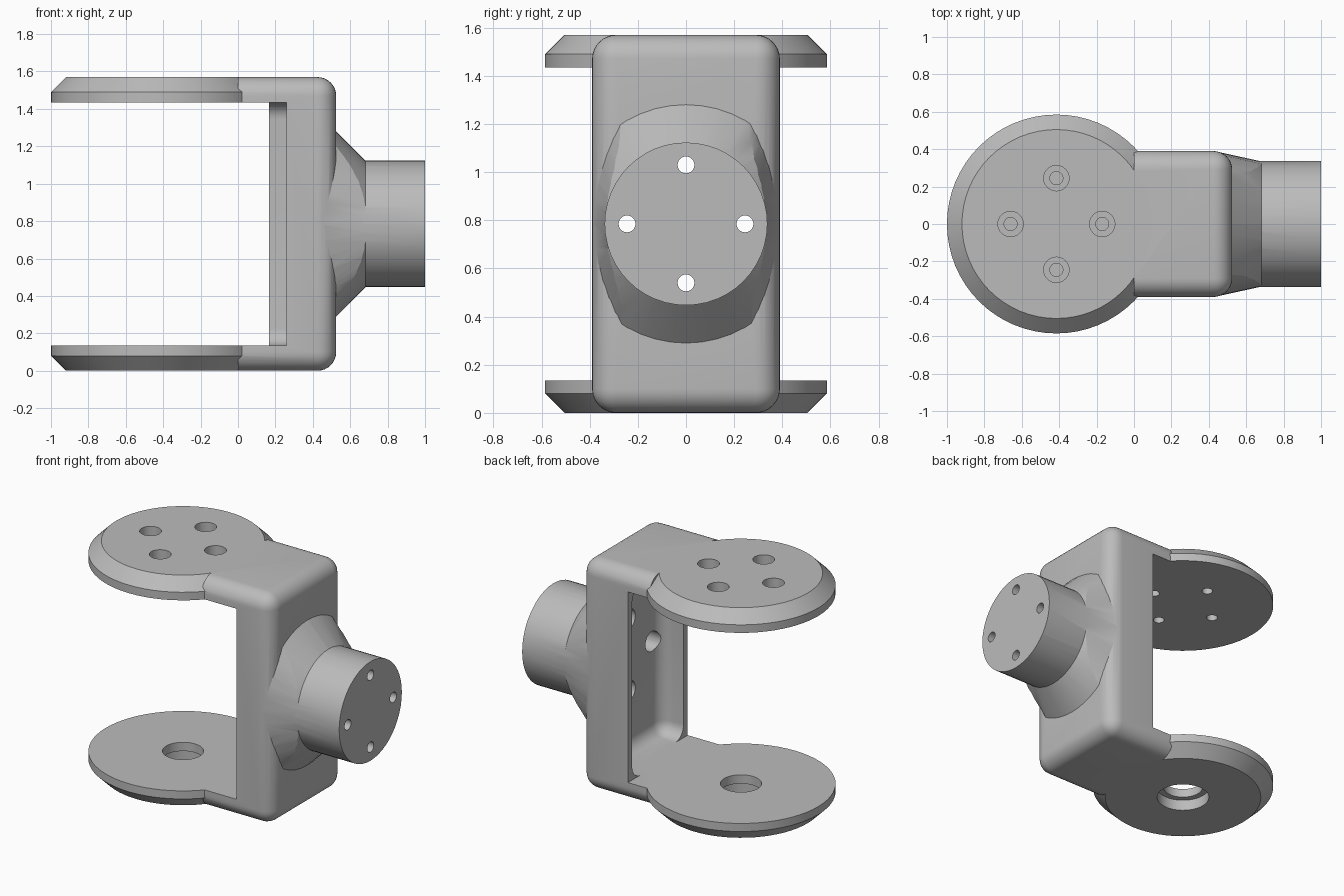
import bpy, bmesh, math
from mathutils import Vector

if "Cube" in bpy.data.objects:
    bpy.data.objects.remove(bpy.data.objects["Cube"])

HEIGHT, MID, PLATE = 1.57, 0.785, 0.135
DISC_X, HOLE_RING = -0.415, 0.245

grey = bpy.data.materials.new("plain_grey")
grey.use_nodes = True
grey.diffuse_color = (0.5, 0.5, 0.5, 1)
grey.node_tree.nodes["Principled BSDF"].inputs["Base Color"].default_value = (0.5, 0.5, 0.5, 1)


def finish(name, bm):
    bmesh.ops.recalc_face_normals(bm, faces=bm.faces)
    mesh = bpy.data.meshes.new(name)
    bm.to_mesh(mesh)
    bm.free()
    mesh.materials.append(grey)
    ob = bpy.data.objects.new(name, mesh)
    bpy.context.collection.objects.link(ob)
    return ob


def loft(name, axis, centre, sections, sides=48):
    """Solid through elliptical sections (position, radius, radius) along x or z."""
    bm = bmesh.new()
    rings = []
    for pos, ra, rb in sections:
        ring = []
        for i in range(sides):
            t = math.tau * i / sides
            u, v = centre[0] + ra * math.cos(t), centre[1] + rb * math.sin(t)
            ring.append(bm.verts.new((pos, u, v) if axis == "x" else (u, v, pos)))
        rings.append(ring)
    for a, b in zip(rings, rings[1:]):
        for i in range(sides):
            j = (i + 1) % sides
            bm.faces.new((a[i], a[j], b[j], b[i]))
    bm.faces.new(rings[0])
    bm.faces.new(rings[-1])
    return finish(name, bm)


def drum(name, axis, centre, start, end, r, sides=48):
    return loft(name, axis, centre, [(start, r, r), (end, r, r)], sides)


def block(name, lo, hi, bevel=0):
    """Box whose edges are rounded everywhere except around its -x face."""
    bm = bmesh.new()
    bmesh.ops.create_cube(bm, size=1)
    lo, hi = Vector(lo), Vector(hi)
    for v in bm.verts:
        v.co = Vector(lo[k] + (v.co[k] + 0.5) * (hi[k] - lo[k]) for k in range(3))
    if bevel:
        edges = [e for e in bm.edges if max(v.co.x for v in e.verts) > lo.x + 0.001]
        bmesh.ops.bevel(bm, geom=edges, offset=bevel, segments=8, profile=0.5, affect="EDGES")
    return finish(name, bm)


def combine(target, tool, operation):
    mod = target.modifiers.new(operation.lower(), "BOOLEAN")
    mod.operation, mod.solver, mod.object = operation, "EXACT", tool
    bpy.ops.object.select_all(action="DESELECT")
    bpy.context.view_layer.objects.active = target
    target.select_set(True)
    bpy.ops.object.modifier_apply(modifier=mod.name)
    bpy.data.objects.remove(tool)


# Rounded upright, hollowed into a channel with one wall longer than the other
bracket = block("bracket", (0, -0.39, 0), (0.525, 0.39, HEIGHT), 0.1)
low, high = PLATE, HEIGHT - PLATE
combine(bracket, block("gap", (-1, -1, low), (0.165, 1, high)), "DIFFERENCE")
combine(bracket, block("short_wall", (-1, -1, low), (0.26, 0.2, high)), "DIFFERENCE")
channel = block("channel", (-1, -0.345, low), (0.43, 0.345, high), 0.09)
combine(bracket, channel, "DIFFERENCE")

# Upper and lower discs, chamfered on their outer faces
profile = [(0, 0.505), (0.08, 0.585), (PLATE, 0.585)]
for name, flip in (("lower_disc", False), ("upper_disc", True)):
    rows = [(HEIGHT - z if flip else z, r, r) for z, r in profile]
    combine(bracket, loft(name, "z", (DISC_X, 0), rows, 64), "UNION")

# Conical flange, trimmed to blend into the upright's sides
flange = loft("flange", "x", (0, MID), [(0.45, 0.57, 0.57), (0.69, 0.33, 0.33)])
trim = loft("flange_trim", "x", (0, MID), [(0.43, 0.39, 0.72), (0.72, 0.326, 0.37)])
combine(flange, trim, "INTERSECT")
combine(bracket, flange, "UNION")

# Round hub
combine(bracket, drum("hub", "x", (0, MID), 0.47, 1, 0.338), "UNION")

# Four counterbored bolt holes in the upper disc and in the hub
for k in range(4):
    c = HOLE_RING * math.cos(k * math.pi / 2)
    s = HOLE_RING * math.sin(k * math.pi / 2)
    top, end = (DISC_X + c, s), (c, MID + s)
    for axis, centre, start, stop, r in (
            ("z", top, 1.3, 1.7, 0.035), ("z", top, 1.505, 1.7, 0.068),
            ("x", end, 0.3, 1.1, 0.035), ("x", end, 0.3, 0.9, 0.068)):
        combine(bracket, drum("bolt_hole", axis, centre, start, stop, r, 24), "DIFFERENCE")

# Stepped bearing hole in the lower disc
for stop, r in ((0.3, 0.127), (0.075, 0.168)):
    combine(bracket, drum("bearing_hole", "z", (DISC_X, 0), -0.1, stop, r), "DIFFERENCE")

# Smooth curves, crisp edges
bpy.ops.object.select_all(action="DESELECT")
bpy.context.view_layer.objects.active = bracket
bracket.select_set(True)
bpy.ops.object.shade_smooth_by_angle(angle=math.radians(25))
